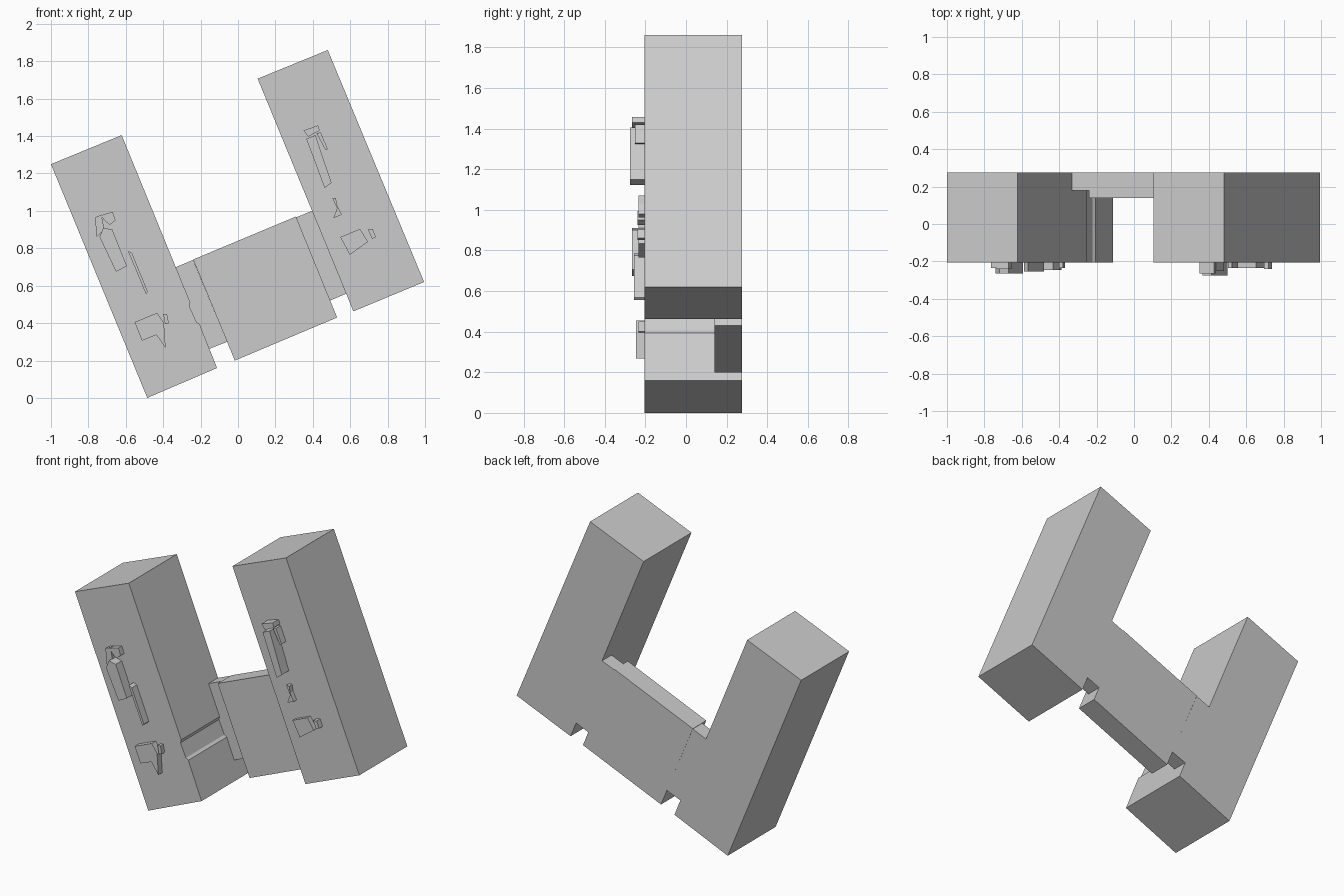
import bpy, bmesh

BACK, FACE = 0.275, -0.205


def slab(name, outline, front, back):
    """Extrude an (x, z) outline along y."""
    bm = bmesh.new()
    base = bm.faces.new([bm.verts.new((x, front, z)) for x, z in outline])
    ext = bmesh.ops.extrude_face_region(bm, geom=[base])
    for v in ext["geom"]:
        if isinstance(v, bmesh.types.BMVert):
            v.co.y = back
    bmesh.ops.recalc_face_normals(bm, faces=bm.faces)
    me = bpy.data.meshes.new(name)
    bm.to_mesh(me)
    bm.free()
    ob = bpy.data.objects.new(name, me)
    bpy.context.collection.objects.link(ob)
    return ob


# Two tilted towers; the left one has a shallow ledge on its inner side
slab("left_tower", [(-1, 1.25), (-0.622, 1.405), (-0.255, 0.51), (-0.26, 0.49),
                    (-0.222, 0.405), (-0.205, 0.394), (-0.112, 0.16), (-0.485, 0.0)],
     FACE, BACK)
slab("right_tower", [(0.105, 1.707), (0.48, 1.86), (0.995, 0.62), (0.617, 0.463)],
     FACE, BACK)

# Thin bridge and its recessed joints
slab("bridge", [(-0.24, 0.74), (0.31, 0.97), (0.53, 0.43), (-0.017, 0.2)], 0.14, BACK)
slab("left_joint", [(-0.35, 0.692), (-0.24, 0.738), (-0.058, 0.3), (-0.17, 0.256)], 0.18, BACK)
slab("right_joint", [(0.31, 0.965), (0.41, 1.006), (0.592, 0.563), (0.49, 0.52)], 0.18, BACK)

# Raised relief pieces on the tower fronts: outline and front depth
relief = {
    "left_cap": ([(-0.765, 0.965), (-0.73, 0.98), (-0.715, 0.9), (-0.755, 0.86)], -0.235),
    "left_cap_bow": ([(-0.735, 0.975), (-0.705, 0.985), (-0.67, 0.995), (-0.655, 0.95),
                      (-0.685, 0.925), (-0.71, 0.945)], -0.24),
    "left_long_bar": ([(-0.74, 0.86), (-0.72, 0.91), (-0.672, 0.90), (-0.594, 0.705),
                       (-0.652, 0.675)], -0.265),
    "left_thin_strip": ([(-0.588, 0.785), (-0.567, 0.775), (-0.482, 0.567), (-0.492, 0.555)], -0.255),
    "left_foot_plate": ([(-0.553, 0.405), (-0.433, 0.455), (-0.396, 0.4), (-0.387, 0.267),
                         (-0.436, 0.337), (-0.513, 0.307)], -0.245),
    "left_foot_tab": ([(-0.4, 0.448), (-0.38, 0.45), (-0.37, 0.4), (-0.39, 0.395)], -0.235),
    "right_cap": ([(0.35, 1.43), (0.428, 1.457), (0.437, 1.43), (0.375, 1.397)], -0.265),
    "right_long_bar": ([(0.365, 1.385), (0.414, 1.405), (0.5, 1.15), (0.463, 1.123)], -0.275),
    "right_short_strip": ([(0.42, 1.415), (0.442, 1.42), (0.48, 1.33), (0.468, 1.325)], -0.25),
    "right_middle_chip": ([(0.503, 1.07), (0.523, 1.07), (0.53, 1.03), (0.555, 0.98),
                           (0.51, 0.962), (0.53, 1.015)], -0.235),
    "right_foot_plate": ([(0.547, 0.86), (0.652, 0.904), (0.695, 0.835), (0.598, 0.765)], -0.235),
    "right_foot_tab": ([(0.695, 0.9), (0.72, 0.904), (0.737, 0.86), (0.717, 0.85)], -0.24),
}
for name, (outline, depth) in relief.items():
    slab(name, outline, depth, FACE + 0.01)
